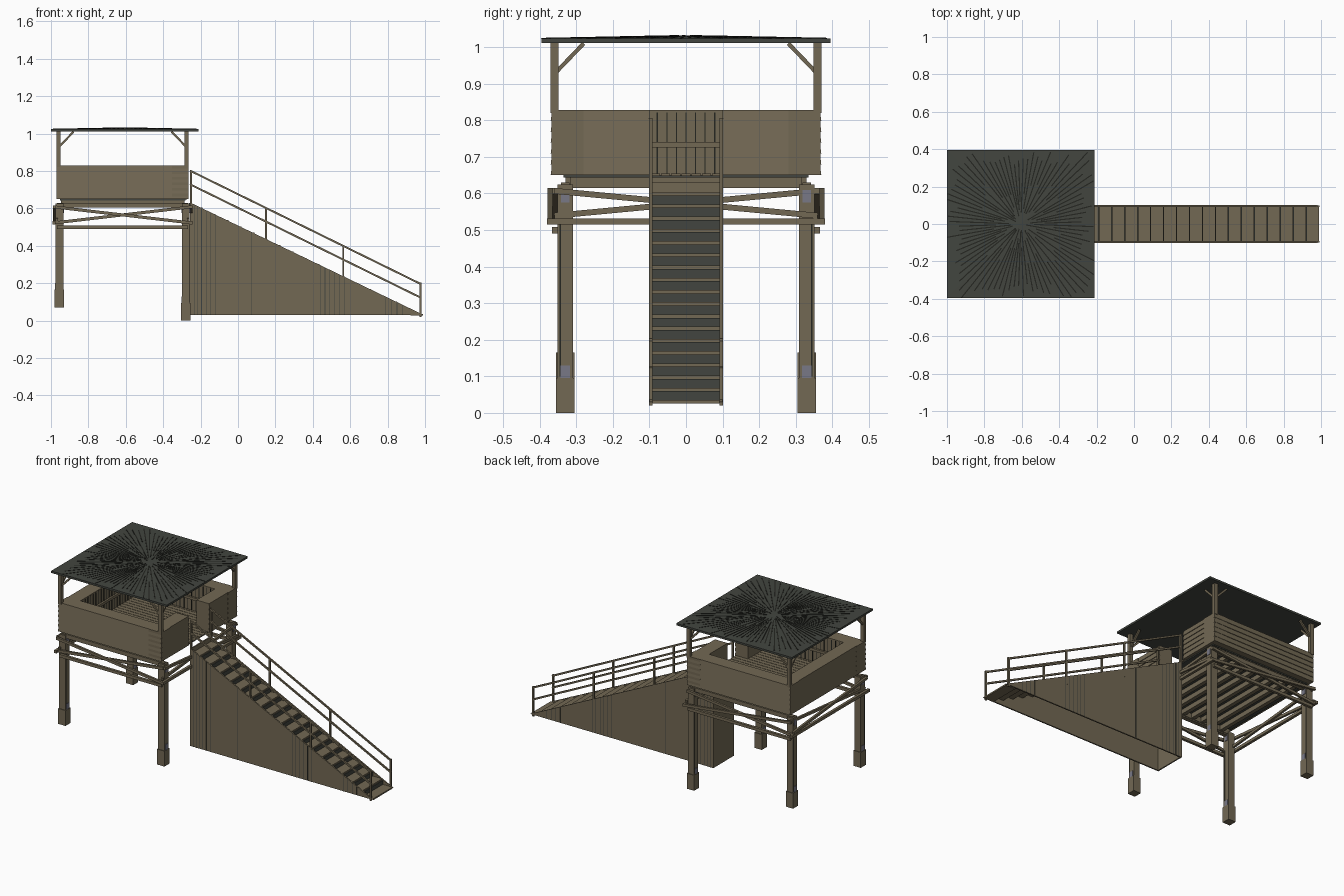
import bpy, bmesh, math, random
from mathutils import Matrix, Vector

if "Cube" in bpy.data.objects:
    bpy.data.objects.remove(bpy.data.objects["Cube"])

random.seed(4)
CX = -0.617                      # tower centre in x
HX, HY = 0.353, 0.37             # cabin half sizes


def material(name, rgb):
    m = bpy.data.materials.new(name)
    m.diffuse_color = (*rgb, 1)
    m.use_nodes = True
    m.node_tree.nodes["Principled BSDF"].inputs["Base Color"].default_value = m.diffuse_color
    return m


WOOD = material("weathered wood", (0.17, 0.14, 0.088))
SLATE = material("dark slate", (0.055, 0.06, 0.05))
DARK = material("dark gap", (0.018, 0.019, 0.015))
METAL = material("grey metal", (0.19, 0.19, 0.24))


def finish(name, bm, mat):
    bmesh.ops.recalc_face_normals(bm, faces=bm.faces)
    me = bpy.data.meshes.new(name)
    bm.to_mesh(me)
    bm.free()
    me.materials.append(mat)
    ob = bpy.data.objects.new(name, me)
    bpy.context.collection.objects.link(ob)
    return ob


def boxes(name, mat, items):
    """Each item is (x0, x1, y0, y1, z0, z1)."""
    bm = bmesh.new()
    for x0, x1, y0, y1, z0, z1 in items:
        m = Matrix.Translation(((x0 + x1) / 2, (y0 + y1) / 2, (z0 + z1) / 2))
        bmesh.ops.create_cube(bm, size=1, matrix=m @ Matrix.Diagonal((x1 - x0, y1 - y0, z1 - z0, 1)))
    return finish(name, bm, mat)


def bars(name, mat, items):
    """Each item is (start, end, width, height): a beam between two points."""
    bm = bmesh.new()
    for a, b, w, h in items:
        a, b = Vector(a), Vector(b)
        d = (b - a).normalized()
        side = d.cross(Vector((0, 0, 1))).normalized()
        up = side.cross(d)
        m = Matrix((d, side, up)).transposed().to_4x4()
        m.translation = (a + b) / 2
        bmesh.ops.create_cube(bm, size=1, matrix=m @ Matrix.Diagonal(((b - a).length, w, h, 1)))
    return finish(name, bm, mat)


def prism(name, mat, pts, offset):
    """Extrude a closed outline by an offset vector."""
    bm = bmesh.new()
    f = bm.faces.new([bm.verts.new(p) for p in pts])
    ext = bmesh.ops.extrude_face_region(bm, geom=[f])
    bmesh.ops.translate(bm, vec=offset, verts=[v for v in ext["geom"] if isinstance(v, bmesh.types.BMVert)])
    return finish(name, bm, mat)


corners = [(CX + sx * 0.338, sy * 0.33, sx, sy) for sx in (-1, 1) for sy in (-1, 1)]

# Legs with wider feet and metal brackets
legs, feet, plates, grooves = [], [], [], []
for x, y, sx, sy in corners:
    z = 0.07 if sx < 0 else 0.0
    legs.append((x - .021, x + .021, y - .021, y + .021, z + .05, .625))
    feet.append((x - .025, x + .025, y - .025, y + .025, z, z + .095))
    plates.append((x - .023, x + .023, y - .013, y + .013, z + .095, z + .13))
    plates.append((x - .024, x + .024, y - .012, y + .012, .575, .61))
    grooves.append((x - .0215, x + .0215, y + sy * .014 - .002, y + sy * .014 + .002, z + .1, .52))
boxes("legs", WOOD, legs)
boxes("leg_feet", WOOD, feet)
boxes("leg_brackets", METAL, plates)
boxes("leg_grooves", DARK, grooves)

# Cross braces and horizontal ties around the legs
braces, ties = [], []
for s in (-1, 1):
    for k, (y, flip) in enumerate(((.358, 1), (.372, -1))):
        braces.append(((CX - .36, s * y, .565 - flip * .042), (CX + .36, s * y, .565 + flip * .042), .013, .016))
    for k, (x, flip) in enumerate(((.352, 1), (.366, -1))):
        braces.append(((CX + s * x, -.36, .573 - flip * .034), (CX + s * x, .36, .573 + flip * .034), .013, .016))
    ties.append((CX - .35, CX + .35, s * .358 - .008, s * .358 + .008, .49, .508))
    ties.append((CX - .35, CX + .35, s * .33 - .012, s * .33 + .012, .605, .63))
    ties.append((CX + s * .366 - .008, CX + s * .366 + .008, -.38, .38, .515, .532))
bars("cross_braces", WOOD, braces)
boxes("tie_beams", WOOD, ties)

# Floor: joists, dark deck and boards
boxes("joists", WOOD, [(CX + i * .068 - .012, CX + i * .068 + .012, -.33, .33, .615, .645) for i in range(-4, 5)]
      + [(CX - .33, CX + .33, s * .322 - .008, s * .322 + .008, .612, .648) for s in (-1, 1)])
boxes("deck", SLATE, [(CX - .335, CX + .335, -.335, .335, .643, .65)])
boxes("floor_boards", WOOD, [(CX - .275, CX + .345, y * .028 - .0125, y * .028 + .0125, .648, .655)
                             for y in range(-9, 10) if abs(y) < 4]
      + [(CX - .275, CX + .262, y * .028 - .0125, y * .028 + .0125, .648, .655)
         for y in range(-10, 11) if abs(y) >= 4])

# Thick parapet walls with clapboard outside
T, Z0, Z1, N = 0.09, 0.65, 0.828, 6


def wall(name, angle, dist, a, b):
    step = (Z1 - Z0) / N
    pts = [(a, -dist + T, Z1), (a, -dist + T, Z0)]
    for i in range(N):
        pts += [(a, -dist, Z0 + i * step), (a, -dist + .004, Z0 + (i + 1) * step)]
    ob = prism(name, WOOD, pts, Vector((b - a, 0, 0)))
    ob.matrix_world = Matrix.Translation((CX, 0, 0)) @ Matrix.Rotation(angle, 4, 'Z')


wall("front_wall", 0, HY, -HX, HX)
wall("back_wall", math.pi, HY, -HX, HX)
wall("left_wall", -math.pi / 2, HX, -HY + T, HY - T)
wall("entry_wall_front", math.pi / 2, HX, -HY + .002, -.1)
wall("entry_wall_back", math.pi / 2, HX, .1, HY - .002)

# Inner plank gaps and rails
ix, iy = HX - T, HY - T
gaps = [(CX - ix - .001, CX - ix + .002, y * .026 - .002, y * .026 + .002, .655, .822) for y in range(-10, 11)]
for s in (-1, 1):
    gaps += [(CX + x * .026 - .002, CX + x * .026 + .002, s * iy - .002, s * iy + .002, .655, .822)
             for x in range(-10, 11)]
boxes("inner_plank_gaps", DARK, gaps)
boxes("inner_rails", WOOD, [(CX - ix, CX - ix + .012, -iy, iy, .725, .741)]
      + [(CX - ix, CX + ix, s * iy - .012, s * iy + .012, .725, .741) for s in (-1, 1)])

# Roof posts and knee braces
posts, knees = [], []
for _, _, sx, sy in corners:
    x, y = CX + sx * .342, sy * .36
    posts.append((x - .011, x + .011, y - .011, y + .011, .82, 1.012))
    knees.append(((x, y - sy * .008, .935), (x, y - sy * .08, 1.01), .011, .011))
    knees.append(((x - sx * .008, y, .935), (x - sx * .08, y, 1.01), .011, .011))
boxes("roof_posts", WOOD, posts)
bars("knee_braces", WOOD, knees)

# Very flat pyramid roof
R, RX = .395, -.605
bm = bmesh.new()
low = [bm.verts.new((RX + a * R, b * R, 1.012)) for a, b in ((-1, -1), (1, -1), (1, 1), (-1, 1))]
top = [bm.verts.new((v.co.x, v.co.y, 1.024)) for v in low]
apex = bm.verts.new((RX, 0, 1.032))
bm.faces.new(low)
for i in range(4):
    j = (i + 1) % 4
    bm.faces.new((low[i], low[j], top[j], top[i]))
    bm.faces.new((top[i], top[j], apex))
finish("roof", bm, SLATE)

# Radial seams on the roof
seams = []
for i in range(88):
    t = 2 * math.pi * (i + .5) / 88
    c, s = math.cos(t), math.sin(t)
    e = R / max(abs(c), abs(s))
    near = .06 + .16 * random.random() if i % 2 else .25 + .3 * random.random()
    far = .8 + .2 * random.random()
    p = [Vector((RX + c * e * k, s * e * k, 1.0325 - .008 * k)) for k in (near, far)]
    seams.append((p[0], p[1], .006, .002))
bars("roof_seams", DARK, seams)

# Stair: hollow side panels and end panel
XA, ZA, XB, ZB = -.257, .632, .993, .03
slope = (ZB - ZA) / (XB - XA)


def top_z(x):
    return ZA + slope * (x - XA)


for s, nm in ((-1, "front"), (1, "back")):
    prism("stair_panel_" + nm, WOOD, [(XA, s * .1, ZB), (XB, s * .1, ZB), (XA, s * .1, ZA)], Vector((0, -s * .008, 0)))
boxes("stair_end_panel", WOOD, [(XA, XA + .008, -.093, .093, ZB, ZA)])

# Panel joints
joints = []
for x in (-.235, -.215, -.195, -.17, -.148, -.12, .07, .44, .465, .49, .515, .545, .57, .79, .82, .85, .88):
    for s in (-1, 1):
        joints.append((x - .0015, x + .0015, s * .1 - .001, s * .1 + .001, ZB, top_z(x) - .003))
boxes("stair_panel_joints", SLATE, joints)

# Treads and dark risers
steps = 18
dx, dz = (XB - XA) / steps, (ZA - ZB) / steps
treads, risers = [], []
for i in range(steps):
    x, z = XA + i * dx, ZA - i * dz
    treads.append((x, x + dx - .003, -.092, .092, z - dz - .004, z - dz + .005))
    risers.append((x - .004, x + .002, -.092, .092, z - dz, z - .004))
boxes("stair_treads", WOOD, treads)
boxes("stair_risers", SLATE, risers)

# Handrails on both sides
rails, rail_posts = [], []
for s in (-1, 1):
    y = s * .096
    for h in (.17, .097):
        rails.append(((XA, y, top_z(XA) + h), (.98, y, top_z(.98) + h - .012), .009, .01))
    for x in (XA + .006, .15, .563, .975):
        rail_posts.append((x - .005, x + .005, y - .005, y + .005, max(top_z(x) - .05, .02), top_z(x) + .165))
bars("handrails", WOOD, rails)
boxes("handrail_posts", WOOD, rail_posts)
